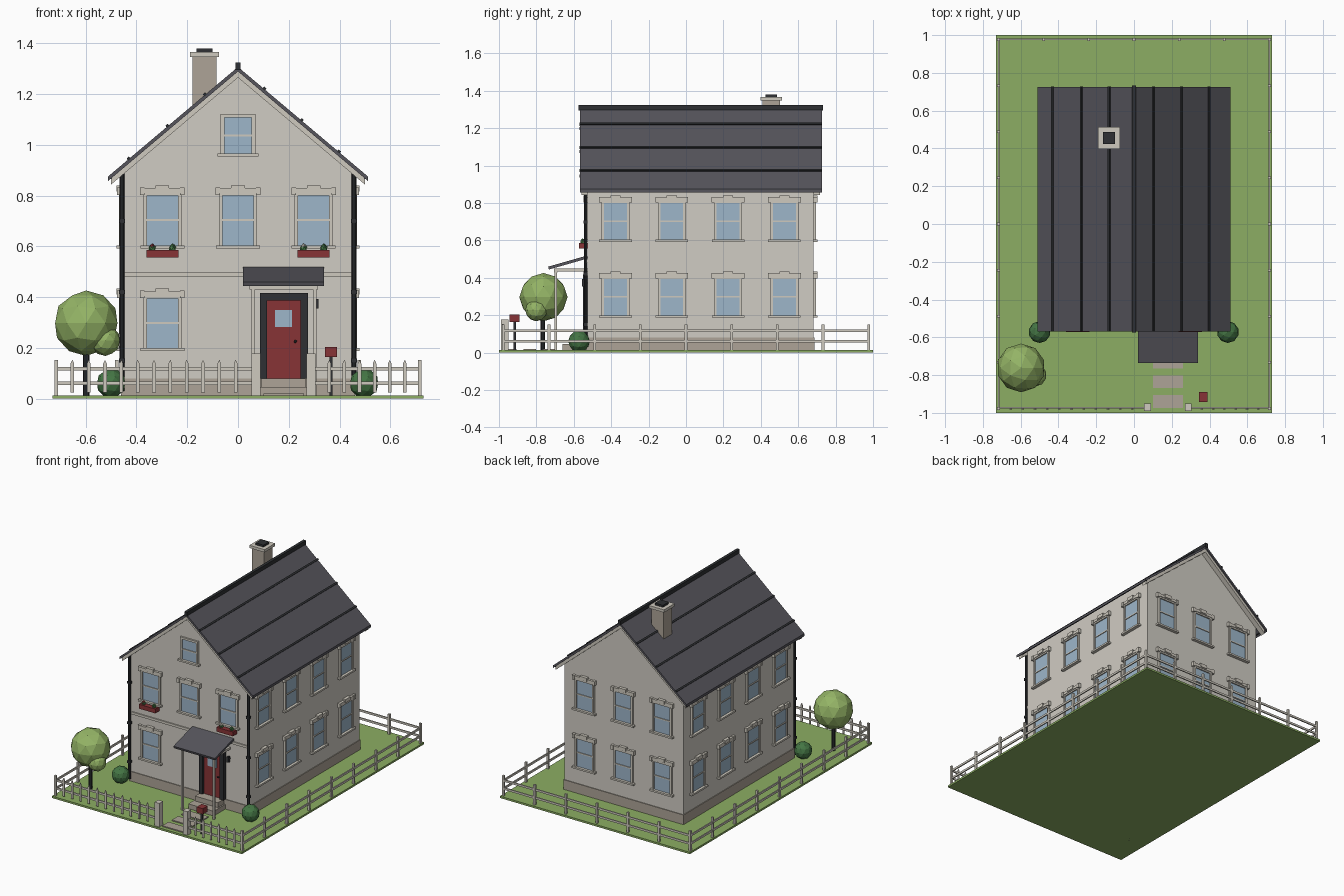
import bpy, bmesh, math
from mathutils import Matrix, Vector

if "Cube" in bpy.data.objects:
    bpy.data.objects.remove(bpy.data.objects["Cube"], do_unlink=True)


def material(name, hexa):
    """Flat material from an sRGB hex code."""
    srgb = [int(hexa[i:i + 2], 16) / 255 for i in (0, 2, 4)]
    col = [c / 12.92 if c < 0.04 else ((c + 0.055) / 1.055) ** 2.4 for c in srgb] + [1]
    m = bpy.data.materials.new(name)
    m.use_nodes = True
    m.diffuse_color = col
    m.node_tree.nodes["Principled BSDF"].inputs["Base Color"].default_value = col
    return m


WALL = material("wall plaster", "d0ccc3")
TRIM = material("cream trim", "cfcabf")
STONE = material("tan stone", "ada497")
ROOF = material("slate roof", "56555c")
DARK = material("charcoal", "2e3033")
GLASS = material("window glass", "9db6ca")
RED = material("door red", "873336")
GRASS = material("lawn green", "8cae63")
LEAF = material("tree leaf", "94b466")
BUSH = material("bush green", "447544")


class Part:
    """Collects simple solids into one named object."""

    def __init__(self, name, *mats):
        self.name, self.mats, self.bm = name, mats, bmesh.new()

    def paint(self, verts, mat):
        for f in {f for v in verts for f in v.link_faces}:
            f.material_index = self.mats.index(mat) if mat else 0

    def box(self, x, y, z, mat=None, frame=Matrix()):
        """Box given by (low, high) pairs, optionally moved by a frame."""
        mid = Vector([(a + b) / 2 for a, b in (x, y, z)])
        size = [b - a for a, b in (x, y, z)]
        m = frame @ Matrix.Translation(mid) @ Matrix.Diagonal((*size, 1))
        self.paint(bmesh.ops.create_cube(self.bm, size=1, matrix=m)["verts"], mat)

    def prism(self, profile, y0, y1, mat=None):
        """Front-facing x-z profile extruded from y0 back to y1."""
        verts = [self.bm.verts.new((x, y0, z)) for x, z in profile]
        face = self.bm.faces.new(verts)
        new = bmesh.ops.extrude_face_region(self.bm, geom=[face])["geom"]
        top = [v for v in new if isinstance(v, bmesh.types.BMVert)]
        bmesh.ops.translate(self.bm, verts=top, vec=(0, y1 - y0, 0))
        self.paint(verts + top, mat)

    def ball(self, centre, r, mat=None, detail=2):
        m = Matrix.Translation(centre)
        self.paint(bmesh.ops.create_icosphere(
            self.bm, subdivisions=detail, radius=r, matrix=m)["verts"], mat)

    def rod(self, x, y, z0, z1, r, mat=None, sides=8):
        m = Matrix.Translation((x, y, (z0 + z1) / 2))
        self.paint(bmesh.ops.create_cone(
            self.bm, cap_ends=True, segments=sides, radius1=r, radius2=r,
            depth=z1 - z0, matrix=m)["verts"], mat)

    def done(self):
        bmesh.ops.recalc_face_normals(self.bm, faces=self.bm.faces)
        me = bpy.data.meshes.new(self.name)
        self.bm.to_mesh(me)
        self.bm.free()
        for m in self.mats:
            me.materials.append(m)
        ob = bpy.data.objects.new(self.name, me)
        bpy.context.collection.objects.link(ob)
        return ob


def single(name, mat, *boxes):
    p = Part(name, mat)
    for b in boxes:
        p.box(*b)
    return p.done()


G = 0.013                       # lawn height
HX, FY, BY = 0.457, -0.527, 0.682   # wall planes
RIDGE, PITCH, EAVE = 1.307, 0.843, 0.512


def slope(x, drop=0):
    return RIDGE - PITCH * abs(x) - drop


def chevron(half, top, bottom):
    return [(-half, slope(half, top)), (0, slope(0, top)), (half, slope(half, top)),
            (half, slope(half, bottom)), (0, slope(0, bottom)), (-half, slope(half, bottom))]


# Ground and path
single("lawn", GRASS, ((-0.73, 0.73), (-1, 1), (0, G)))
single("path_stones", STONE, *[((0.1, 0.26), (y - 0.034, y + 0.034), (G, 0.02))
                               for y in (-0.94, -0.835, -0.73)])

# House body
p = Part("house_walls", WALL)
p.prism([(-HX, G), (HX, G), (HX, slope(HX, 0.015)), (0, slope(0, 0.015)),
         (-HX, slope(HX, 0.015))], FY, BY)
p.done()
single("plinth", STONE, ((-HX - 0.005, HX + 0.005), (FY - 0.005, BY + 0.005), (G, 0.08)))
single("floor_band", TRIM, ((-HX, HX), (FY - 0.008, FY), (0.48, 0.497)))

# Roof with gable boards, battens, ridge and gutters
p = Part("main_roof", ROOF)
p.prism(chevron(EAVE, 0, 0.018), -0.568, 0.726)
p.done()
p = Part("gable_boards", TRIM)
p.prism(chevron(EAVE - 0.012, 0.017, 0.042), -0.56, FY)
p.prism(chevron(EAVE - 0.012, 0.017, 0.042), BY, 0.717)
p.done()
p = Part("roof_battens", DARK)
for x in (-0.43, -0.277, -0.13, 0.103, 0.25, 0.397):
    tilt = Matrix.Rotation(math.copysign(math.atan(PITCH), x), 4, "Y")
    p.box((-0.006, 0.006), (-0.57, 0.728), (-0.004, 0.007),
          frame=Matrix.Translation((x, 0, slope(x))) @ tilt)
p.box((-0.01, 0.01), (-0.575, 0.732), (1.295, 1.325))
p.done()
single("eave_gutters", DARK, *[((s * 0.503 - 0.007, s * 0.503 + 0.007), (-0.565, 0.723),
                                (0.866, 0.876)) for s in (-1, 1)])
p = Part("downpipes", DARK)
for s in (-1, 1):
    p.rod(s * HX, FY - 0.01, 0.03, 0.9, 0.009)
    for z in (0.15, 0.42, 0.7):
        p.box((s * HX - 0.012, s * HX + 0.012), (FY - 0.021, FY), (z - 0.008, z + 0.008))
p.done()

# Chimney
cx, cy = -0.132, 0.455
p = Part("chimney", STONE, TRIM, DARK)
for r, z0, z1, m in ((0.047, 1.1, 1.347, STONE), (0.058, 1.347, 1.366, TRIM),
                     (0.031, 1.366, 1.38, DARK)):
    p.box((cx - r, cx + r), (cy - r, cy + r), (z0, z1), m)
p.done()


# Windows, built facing -y and turned onto each wall
def window(name, frame, z0, z1, w=0.066, ornate=True):
    p = Part(name, TRIM, GLASS)
    o, mid = w + 0.009, (z0 + z1) / 2
    p.box((-w, w), (-0.004, 0), (z0, z1), GLASS, frame)
    for s in (-1, 1):
        x = s * (w + 0.002)
        p.box((x - 0.007, x + 0.007), (-0.012, 0), (z0, z1), TRIM, frame)
    p.box((-w, w), (-0.009, 0), (mid - 0.004, mid + 0.004), TRIM, frame)
    p.box((-o, o), (-0.012, 0), (z1 - 0.006, z1 + 0.008), TRIM, frame)
    p.box((-o - 0.012, o + 0.012), (-0.022, 0), (z0 - 0.008, z0 + 0.004), TRIM, frame)
    if ornate:
        p.box((-o - 0.006, o + 0.006), (-0.016, 0), (z1 + 0.004, z1 + 0.023), TRIM, frame)
        p.box((-0.027, 0.027), (-0.021, 0), (z1 + 0.01, z1 + 0.034), TRIM, frame)
        for s in (-1, 1):
            x = s * (o + 0.004)
            p.box((x - 0.009, x + 0.009), (-0.02, 0), (z1 - 0.004, z1 + 0.026), TRIM, frame)
    p.done()


def on_wall(x, y, degrees):
    return Matrix.Translation((x, y, 0)) @ Matrix.Rotation(math.radians(degrees), 4, "Z")


FLOORS = {"lower": (0.196, 0.4), "upper": (0.6, 0.806)}
for floor, (z0, z1) in FLOORS.items():
    for i, x in enumerate((-0.298, 0, 0.298)):
        if floor == "upper" or i == 0:
            window(f"front_{floor}_window_{i}", on_wall(x, FY, 0), z0, z1)
        window(f"back_{floor}_window_{i}", on_wall(x, BY, 180), z0, z1)
    for i in range(4):
        y = -0.377 + 0.301 * i
        window(f"left_{floor}_window_{i}", on_wall(HX, y, 90), z0, z1)
        window(f"right_{floor}_window_{i}", on_wall(-HX, y, -90), z0, z1)
window("attic_window", on_wall(0, FY, 0), 0.962, 1.113, 0.059, False)

# Flower boxes
for side, x, first in (("right", -0.298, RED), ("left", 0.298, TRIM)):
    p = Part(side + "_flower_box", RED, BUSH, TRIM)
    p.box((x - 0.063, x + 0.063), (-0.572, FY), (0.556, 0.586), RED)
    for dx, m in ((-0.04, first), (0.04, BUSH)):
        p.ball((x + dx, -0.55, 0.592), 0.016, BUSH, 1)
        p.ball((x + dx, -0.553, 0.6), 0.011, m, 1)
    p.done()

# Door, lantern and steps
p = Part("front_door", RED, DARK, GLASS)
p.box((0.114, 0.246), (FY - 0.01, FY), (0.08, 0.386), RED)
for x in ((0.087, 0.114), (0.246, 0.275)):
    p.box(x, (FY - 0.025, FY), (0.08, 0.417), DARK)
p.box((0.114, 0.246), (FY - 0.025, FY), (0.386, 0.417), DARK)
p.box((0.146, 0.213), (FY - 0.014, FY), (0.283, 0.35), GLASS)
p.ball((0.226, FY - 0.015, 0.225), 0.007, DARK, 1)
p.done()
single("lantern", DARK, ((0.303, 0.317), (FY - 0.03, FY - 0.012), (0.355, 0.393)),
       ((0.307, 0.313), (FY - 0.02, FY), (0.37, 0.378)))
single("steps", STONE, ((0.08, 0.275), (-0.66, FY), (G, 0.046)),
       ((0.09, 0.265), (-0.6, FY), (0.046, 0.08)))

# Porch
tilt = math.atan2(0.06, 0.21)
p = Part("porch_roof", ROOF)
p.box((0.02, 0.338), (-0.108, 0.108), (-0.008, 0.008),
      frame=Matrix.Translation((0.0, -0.631, 0.482)) @ Matrix.Rotation(tilt, 4, "X"))
p.done()
single("porch_beams", TRIM, ((0.045, 0.315), (-0.706, -0.686), (0.43, 0.45)),
       *[((x - 0.008, x + 0.008), (-0.69, FY), (0.435, 0.45)) for x in (0.06, 0.302)])
single("porch_posts", TRIM,
       *[((x - 0.007, x + 0.007), (-0.703, -0.689), (G, 0.435)) for x in (0.06, 0.302)])

# Tree, bushes and mailbox
p = Part("tree", LEAF, DARK)
p.rod(-0.598, -0.765, 0, 0.22, 0.012, DARK)
p.ball((-0.598, -0.762, 0.297), 0.129, LEAF)
p.ball((-0.523, -0.8, 0.228), 0.06, LEAF)
p.done()
for side, x in (("right", -0.5), ("left", 0.497)):
    p = Part(side + "_bush", BUSH)
    p.ball((x, -0.572, 0.06), 0.058)
    p.done()
p = Part("mailbox", RED, DARK)
p.box((0.36, 0.373), (-0.923, -0.91), (0, 0.165), DARK)
p.box((0.343, 0.39), (-0.943, -0.89), (0.163, 0.203), RED)
p.done()

# Fences: posts and rails round three sides, pickets along the front
FX, FEND, T = 0.717, 0.977, 0.007
p = Part("rail_fence", TRIM)
spots = [(s * FX, -FEND + 2 * FEND * i / 8) for s in (-1, 1) for i in range(9)]
spots += [(-FX + 2 * FX * i / 6, FEND) for i in range(1, 6)]
for x, y in spots:
    p.box((x - T, x + T), (y - T, y + T), (G, 0.152))
for z in ((0.054, 0.068), (0.11, 0.124)):
    for s in (-1, 1):
        p.box((s * FX - 0.004, s * FX + 0.004), (-FEND, FEND), z)
    p.box((-FX, FX), (FEND - 0.004, FEND + 0.004), z)
p.done()
p = Part("picket_fence", TRIM)
for x0, x1, n in ((-FX, 0.055, 12), (0.3, FX, 7)):
    for z in ((0.054, 0.068), (0.11, 0.124)):
        p.box((x0, x1), (-FEND, 0.008 - FEND), z)
    for i in range(1, n):
        x = x0 + (x1 - x0) * i / n
        p.prism([(x - T, 0.025), (x + T, 0.025), (x + T, 0.138), (x, 0.153), (x - T, 0.138)],
                -FEND - 0.006, -FEND)
p.done()
single("gate_posts", TRIM, *[((x - 0.018, x + 0.018), (-0.99, -0.95), (G, 0.177))
                             for x in (0.071, 0.287)])
